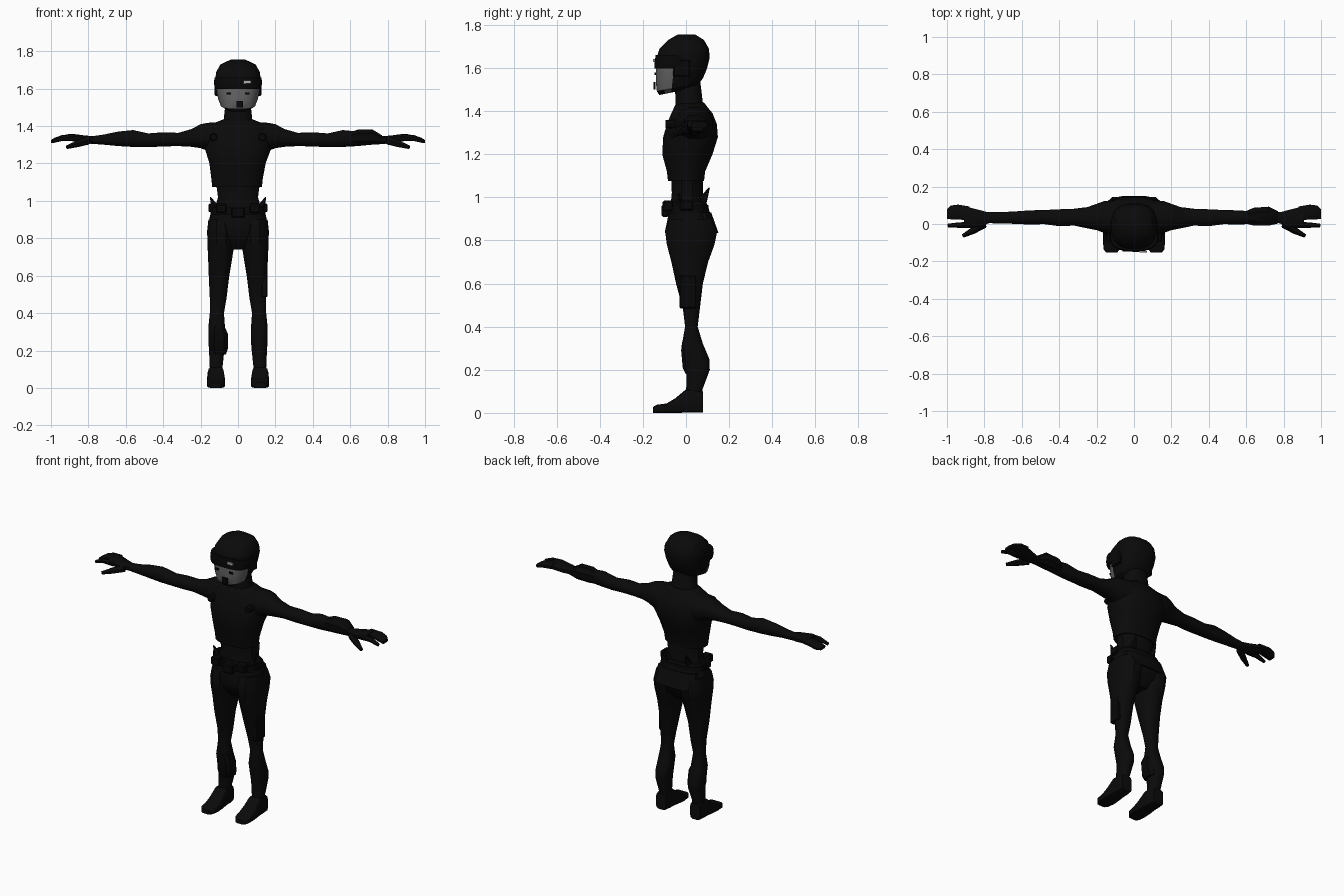
import bpy, bmesh, math
from mathutils import Vector


def material(name, value):
    m = bpy.data.materials.new(name)
    m.diffuse_color = (value, value, value, 1)
    return m


BLACK = material("black cloth", 0.0030)
DARK = material("black gear", 0.0022)
GREY = material("mask grey", 0.13)
PALE = material("pale glint", 0.45)


def finish(bm, name, mats, angle=35):
    bmesh.ops.recalc_face_normals(bm, faces=bm.faces)
    me = bpy.data.meshes.new(name)
    bm.to_mesh(me)
    bm.free()
    ob = bpy.data.objects.new(name, me)
    bpy.context.collection.objects.link(ob)
    for m in mats:
        me.materials.append(m)
    bpy.ops.object.select_all(action='DESELECT')
    ob.select_set(True)
    bpy.context.view_layer.objects.active = ob
    bpy.ops.object.shade_smooth_by_angle(angle=math.radians(angle))
    return ob


def loft(name, axis, rings, mat=BLACK, n=12, p=2.4, s=1, tilt=None, paint=None, mats=None):
    """Skin rings (position, min a, max a, min b, max b) along an axis."""
    bm = bmesh.new()
    loops = []
    for i, (t, a0, a1, b0, b1) in enumerate(rings):
        loop = []
        for k in range(n):
            th = 2 * math.pi * (k + 0.5) / n
            c, d = math.cos(th), math.sin(th)
            a = (a0 + a1) / 2 + (a1 - a0) / 2 * math.copysign(abs(c) ** (2 / p), c)
            b = (b0 + b1) / 2 + (b1 - b0) / 2 * math.copysign(abs(d) ** (2 / p), d)
            x, y, z = {'z': (a, b, t), 'x': (t, a, b), 'y': (a, t, b)}[axis]
            if tilt:
                z += tilt[i] * y
            loop.append(bm.verts.new((x * s, y, z)))
        loops.append(loop)
    for l0, l1 in zip(loops, loops[1:]):
        for k in range(n):
            bm.faces.new((l0[k], l0[(k + 1) % n], l1[(k + 1) % n], l1[k]))
    bm.faces.new(loops[0])
    bm.faces.new(loops[-1])
    if paint:
        for f in bm.faces:
            f.material_index = paint(f.calc_center_median())
    return finish(bm, name, mats or [mat])


def box(name, lo, hi, mat=DARK, bevel=0.006):
    bm = bmesh.new()
    bmesh.ops.create_cube(bm, size=1)
    lo, hi = Vector(lo), Vector(hi)
    for v in bm.verts:
        v.co = Vector((lo[i] + (v.co[i] + 0.5) * (hi[i] - lo[i]) for i in range(3)))
    if bevel:
        bmesh.ops.bevel(bm, geom=bm.edges[:], offset=bevel, segments=1, affect='EDGES')
    return finish(bm, name, [mat])


def limb(name, points, radii, mat=BLACK, n=6):
    """Tapered tube through points."""
    bm = bmesh.new()
    pts = [Vector(q) for q in points]
    d = (pts[-1] - pts[0]).normalized()
    u = d.cross(Vector((0, 0.3, 1))).normalized()
    v = d.cross(u)
    loops = [[bm.verts.new(q + r * (u * math.cos(2 * math.pi * k / n) + v * math.sin(2 * math.pi * k / n)))
              for k in range(n)] for q, r in zip(pts, radii)]
    for l0, l1 in zip(loops, loops[1:]):
        for k in range(n):
            bm.faces.new((l0[k], l0[(k + 1) % n], l1[(k + 1) % n], l1[k]))
    bm.faces.new(loops[0])
    bm.faces.new(loops[-1])
    return finish(bm, name, [mat])


# Jacket, waist and hips
loft("jacket", 'z', [
    (1.075, -.14, .13, -.085, .085), (1.12, -.145, .135, -.09, .09), (1.2, -.155, .15, -.112, .125),
    (1.28, -.18, .18, -.108, .15), (1.34, -.18, .18, -.09, .145), (1.39, -.17, .17, -.07, .125),
    (1.42, -.12, .12, -.055, .1), (1.44, -.07, .07, -.045, .085)], n=16)
loft("waist", 'z', [(.95, -.13, .13, -.075, .09), (1.02, -.11, .11, -.068, .08), (1.09, -.12, .12, -.07, .08)])
loft("hips", 'z', [
    (.74, -.07, .07, -.04, .08), (.79, -.15, .15, -.08, .125), (.84, -.16, .16, -.1, .145),
    (.91, -.155, .155, -.085, .12), (.98, -.135, .135, -.075, .095)], n=16)
loft("collar", 'z', [(1.37, -.1, .1, -.06, .11), (1.44, -.078, .078, -.05, .08),
                     (1.56, -.065, .065, -.055, .065)])

# Belt with buckle, pouches and loose points
loft("belt", 'z', [(.925, -.15, .15, -.092, .11), (.965, -.145, .145, -.09, .105)], DARK, n=16, p=2.6)
loft("back_panel", 'z', [(.835, -.14, .14, .03, .152), (.93, -.135, .135, .03, .118)], BLACK, p=3)
box("buckle", (-.035, -.113, .91), (.035, -.08, .965))
for s in (-1, 1):
    x = .09 * s
    box("belt_pouch", (x - .028, -.108, .935), (x + .028, -.06, .985))
    box("hip_pouch", (.145 * s - .014, -.03, .94), (.145 * s + .014, .035, .985))
    limb("belt_point", [(.125 * s, -.03, .97), (.148 * s, -.035, 1.02)], [.02, .003], DARK, 5)
    limb("back_point", [(.07 * s, .075, .98), (.075 * s, .108, 1.045)], [.022, .003], DARK, 5)

# Legs and shoes
for s, side in ((1, "left"), (-1, "right")):
    loft(side + "_leg", 'z', [
        (.05, .082, .155, .0, .078), (.11, .082, .152, .0, .078), (.2, .072, .156, .0, .112),
        (.25, .068, .16, -.008, .11), (.32, .068, .16, -.02, .08), (.4, .074, .152, -.005, .055),
        (.48, .06, .152, -.015, .065), (.6, .045, .158, -.048, .08), (.7, .028, .162, -.07, .105),
        (.78, .016, .166, -.092, .135), (.84, .012, .167, -.1, .148), (.9, .03, .16, -.08, .12)], s=s)
    loft(side + "_shoe", 'y', [
        (.08, .085, .155, 0, .1), (.04, .077, .16, 0, .11), (0, .075, .162, 0, .11),
        (-.05, .07, .166, 0, .068), (-.09, .068, .167, 0, .044), (-.135, .075, .163, 0, .038),
        (-.153, .09, .15, 0, .028)], p=5, s=s)
    # Arms
    loft(side + "_arm", 'x', [
        (.08, -.06, .13, 1.24, 1.425), (.16, -.05, .125, 1.265, 1.42), (.2, -.035, .11, 1.28, 1.412),
        (.25, -.025, .092, 1.288, 1.385), (.32, -.01, .083, 1.292, 1.365), (.4, -.013, .08, 1.29, 1.368),
        (.48, -.002, .076, 1.286, 1.362), (.56, -.004, .074, 1.287, 1.38), (.64, .0, .068, 1.292, 1.372),
        (.72, .002, .064, 1.3, 1.355), (.79, .004, .064, 1.305, 1.345)], s=s, p=2.2)
    # Palm, joined fingers, first finger and thumb
    loft(side + "_palm", 'x', [
        (.77, .006, .06, 1.308, 1.345), (.82, -.018, .075, 1.308, 1.35), (.88, -.02, .09, 1.318, 1.358),
        (.91, -.015, .09, 1.325, 1.357)], s=s, n=10, p=2.8)
    loft(side + "_fingers", 'x', [
        (.88, .02, .095, 1.325, 1.358), (.94, .022, .105, 1.322, 1.352), (.98, .024, .1, 1.312, 1.338),
        (1.0, .026, .08, 1.308, 1.326)], s=s, n=10, p=3)
    limb(side + "_first_finger", [(.87 * s, -.005, 1.336), (.94 * s, -.006, 1.335), (.995 * s, -.008, 1.318)],
         [.018, .015, .01])
    limb(side + "_thumb", [(.8 * s, .0, 1.322), (.86 * s, -.035, 1.305), (.915 * s, -.064, 1.287)],
         [.022, .019, .01])
    # Round shoulder studs
    limb("shoulder_stud", [(.13 * s, -.05, 1.34), (.13 * s, -.095, 1.34)], [.022, .018], DARK, 8)

# Gear worn on one side only
loft("forearm_guard", 'x', [
    (.6, .0, .072, 1.295, 1.37), (.64, -.012, .09, 1.295, 1.384), (.72, -.012, .096, 1.298, 1.384),
    (.77, .0, .07, 1.302, 1.352)], DARK, n=8)
loft("shin_guard", 'z', [
    (.18, -.14, -.062, -.004, .09), (.21, -.15, -.052, -.018, .09), (.29, -.15, -.052, -.025, .075),
    (.33, -.14, -.07, -.02, .06)], DARK, n=8, p=3)
box("thigh_holster", (.125, -.03, .485), (.158, .05, .64))

# Helmet: the lower front is a grey mask
loft("helmet", 'z', [
    (1.5, -.055, .055, -.125, .03), (1.515, -.092, .092, -.137, .06), (1.55, -.108, .108, -.142, .082),
    (1.6, -.118, .118, -.142, .1), (1.65, -.124, .124, -.137, .112), (1.69, -.118, .118, -.125, .108),
    (1.73, -.095, .095, -.085, .085), (1.755, -.04, .04, -.04, .045)],
    n=16, p=2.6, tilt=[.2, .16, .08, 0, 0, 0, 0, 0], mats=[BLACK, GREY],
    paint=lambda c: int(c.z < 1.6 and c.z > 1.492 and c.y < -.07))

# Dark visor band, brow, glint and mask fittings
loft("visor_band", 'z', [(1.597, -.124, .124, -.147, .03), (1.625, -.13, .13, -.147, .03),
                         (1.66, -.128, .128, -.142, .03)], DARK, n=16, p=2.8)
box("visor_glint", (.03, -.153, 1.628), (.07, -.145, 1.643), PALE, 0)
box("mask_vent", (-.008, -.15, 1.5), (.028, -.142, 1.535), DARK, 0)
for s in (-1, 1):
    box("mask_slot", (.05 * s - .012, -.147, 1.568), (.05 * s + .012, -.139, 1.58), DARK, 0)
    box("ear_guard", (.115 * s - .01, -.06, 1.56), (.115 * s + .01, .02, 1.64), DARK)
